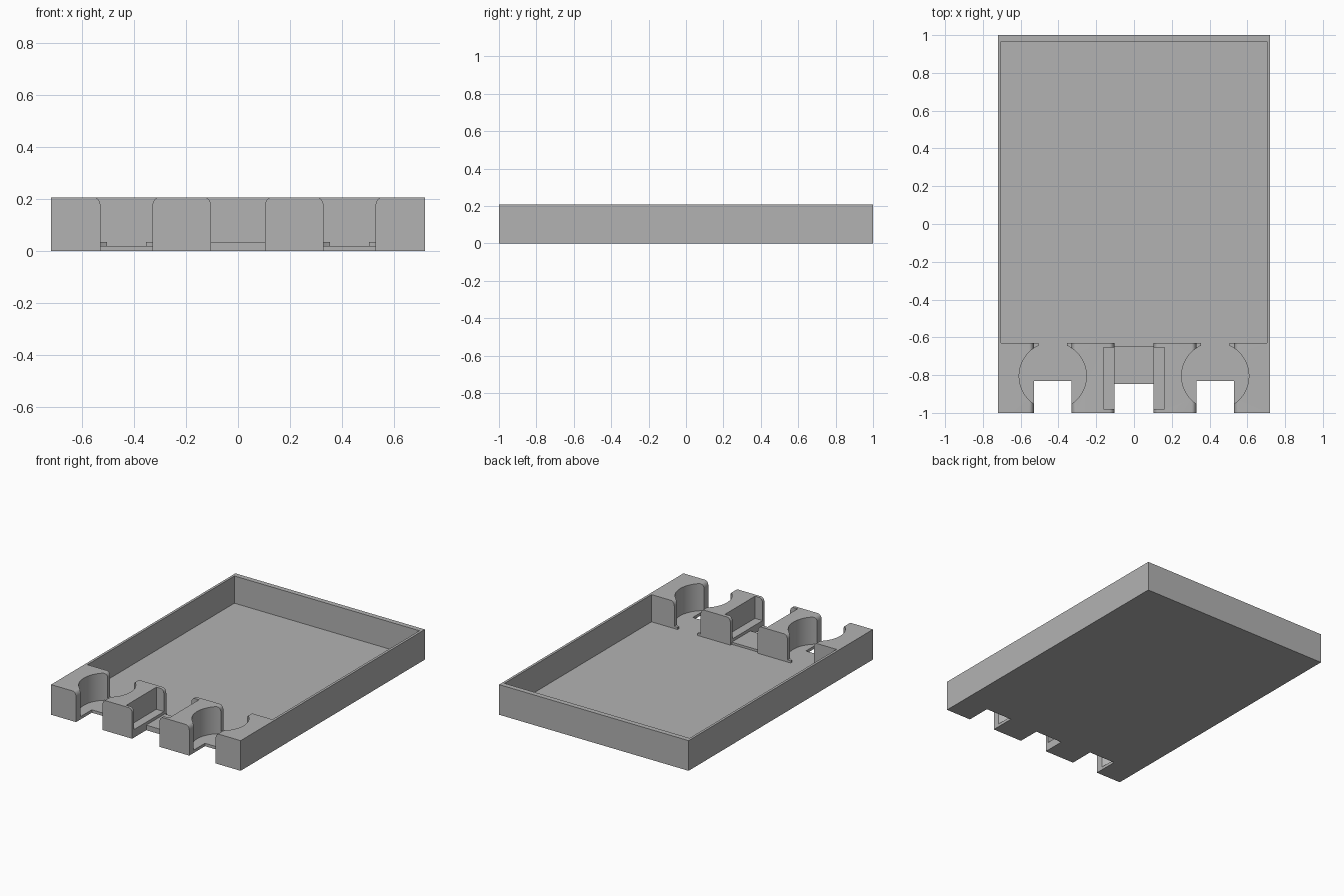
import bpy, bmesh, math

cube = bpy.data.objects.get("Cube")
if cube:
    bpy.data.objects.remove(cube, do_unlink=True)

HEIGHT = 0.207
FLOOR = 0.02
SLOT_FLOOR = 0.035

grey = bpy.data.materials.new("grey")
grey.use_nodes = True
grey.diffuse_color = (0.45, 0.45, 0.45, 1)
grey.node_tree.nodes["Principled BSDF"].inputs["Base Color"].default_value = (0.45, 0.45, 0.45, 1)


def prism(name, profile, vec, place):
    """Extrude a closed profile along vec; place maps profile points to 3D."""
    bm = bmesh.new()
    face = bm.faces.new([bm.verts.new(place(a, b)) for a, b in profile])
    out = bmesh.ops.extrude_face_region(bm, geom=[face])
    moved = [v for v in out["geom"] if isinstance(v, bmesh.types.BMVert)]
    bmesh.ops.translate(bm, verts=moved, vec=vec)
    bmesh.ops.recalc_face_normals(bm, faces=bm.faces)
    mesh = bpy.data.meshes.new(name)
    bm.to_mesh(mesh)
    bm.free()
    mesh.materials.append(grey)
    obj = bpy.data.objects.new(name, mesh)
    bpy.context.collection.objects.link(obj)
    return obj


def box(name, x0, x1, y0, y1, z0, z1):
    rect = [(x0, y0), (x1, y0), (x1, y1), (x0, y1)]
    return prism(name, rect, (0, 0, z1 - z0), lambda a, b: (a, b, z0))


def cut(target, cutter):
    cutter.hide_render = True
    mod = target.modifiers.new(cutter.name, 'BOOLEAN')
    mod.operation = 'DIFFERENCE'
    mod.solver = 'EXACT'
    mod.object = cutter
    bpy.context.view_layer.objects.active = target
    bpy.ops.object.modifier_apply(modifier=mod.name)
    bpy.data.objects.remove(cutter, do_unlink=True)


def rounded_slot(name, cx, half):
    """Slot through the front bar whose top edges are rounded over."""
    rx, rz = 0.025, 0.035
    side = [(half, SLOT_FLOOR)]
    for i in range(7):
        t = math.pi / 2 * i / 6
        side.append((half + rx * (1 - math.cos(t)), HEIGHT - rz + rz * math.sin(t)))
    side.append((half + rx, HEIGHT + 0.1))
    profile = [(cx + x, z) for x, z in side] + [(cx - x, z) for x, z in reversed(side)]
    return prism(name, profile, (0, 0.45, 0), lambda a, b: (a, -1.05, b))


# Tray block and its main cavity
tray = box("tray", -0.72, 0.72, -1, 1, 0, HEIGHT)
cut(tray, box("cavity", -0.703, 0.703, -0.63, 0.965, FLOOR, 0.4))

# Side slots with round wells and open notches in the floor
for cx in (-0.43, 0.43):
    cut(tray, rounded_slot("side_slot", cx, 0.1))
    circle = [(cx + 0.178 * math.cos(math.tau * i / 64),
               -0.805 + 0.178 * math.sin(math.tau * i / 64)) for i in range(64)]
    cut(tray, prism("round_well", circle, (0, 0, 0.4), lambda a, b: (a, b, FLOOR)))
    cut(tray, box("neck", cx - 0.075, cx + 0.075, -0.67, -0.6, FLOOR, 0.1))
    cut(tray, box("side_notch", cx - 0.1, cx + 0.1, -1.1, -0.83, -0.1, 0.4))

# Centre slot with a rectangular pocket and an open notch
cut(tray, rounded_slot("centre_slot", 0, 0.104))
cut(tray, box("pocket", -0.162, 0.162, -0.98, -0.655, 0.055, 0.4))
cut(tray, box("centre_step", -0.104, 0.104, -0.645, -0.6, FLOOR, 0.1))
cut(tray, box("centre_notch", -0.104, 0.104, -1.1, -0.847, -0.1, 0.4))

# Smooth the curved walls, keep the edges sharp
bpy.ops.object.select_all(action='DESELECT')
tray.select_set(True)
bpy.context.view_layer.objects.active = tray
bpy.ops.object.shade_smooth_by_angle(angle=math.radians(30))
